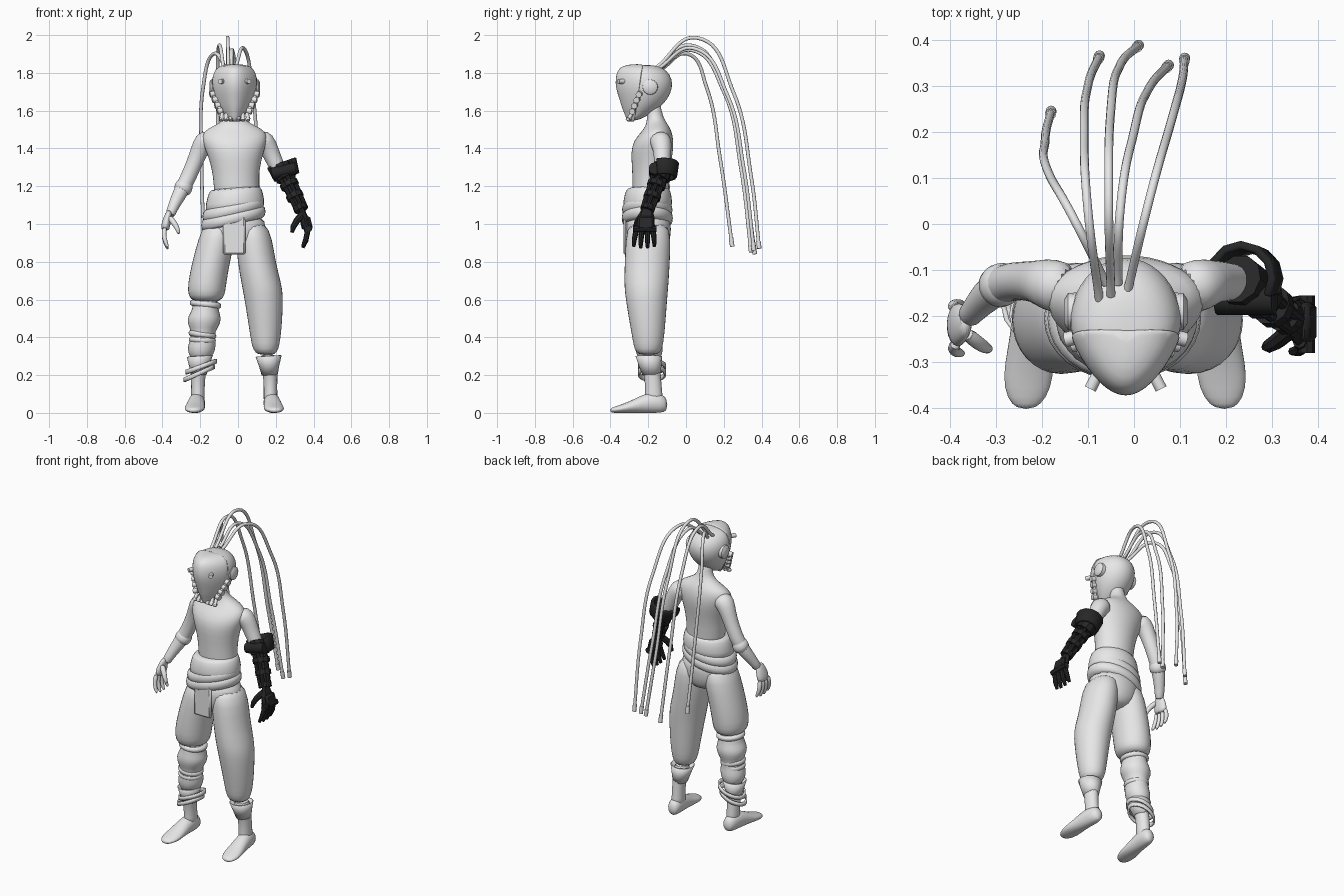
import bpy, bmesh, math
from mathutils import Vector, Matrix

default_cube = bpy.data.objects.get("Cube")
if default_cube:
    bpy.data.objects.remove(default_cube, do_unlink=True)


def material(name, value):
    mat = bpy.data.materials.new(name)
    mat.use_nodes = True
    colour = (value, value, value, 1)
    mat.diffuse_color = colour
    mat.node_tree.nodes["Principled BSDF"].inputs["Base Color"].default_value = colour
    return mat


LIGHT = material("light grey", .8)
DARK = material("near black", .02)


def finish(name, bm, mat, subdiv=0, solid=0, bevel=0):
    bmesh.ops.recalc_face_normals(bm, faces=bm.faces)
    mesh = bpy.data.meshes.new(name)
    bm.to_mesh(mesh)
    bm.free()
    mesh.materials.append(mat)
    obj = bpy.data.objects.new(name, mesh)
    bpy.context.scene.collection.objects.link(obj)
    bpy.ops.object.select_all(action='DESELECT')
    obj.select_set(True)
    bpy.context.view_layer.objects.active = obj
    bpy.ops.object.shade_smooth_by_angle(angle=math.radians(80 if subdiv else 35))
    if solid:
        obj.modifiers.new("thickness", 'SOLIDIFY').thickness = solid
    if bevel:
        obj.modifiers.new("rounding", 'BEVEL').width = bevel
    if subdiv:
        obj.modifiers.new("smoothing", 'SUBSURF').levels = subdiv
    return obj


def skin(name, frames, mat, sides=16, subdiv=1, taper=0, solid=0, capped=True):
    """Loft closed rings given as (centre, across, along) frames."""
    bm = bmesh.new()
    rings = []
    for centre, across, along in frames:
        ring = []
        for i in range(sides):
            turn = math.tau * i / sides
            narrow = 1 + taper * min(0, math.sin(turn))
            ring.append(bm.verts.new(centre + across * math.cos(turn) * narrow + along * math.sin(turn)))
        rings.append(ring)
    for low, high in zip(rings, rings[1:]):
        for i in range(sides):
            j = (i + 1) % sides
            bm.faces.new((low[i], low[j], high[j], high[i]))
    if capped:
        bm.faces.new(rings[0])
        bm.faces.new(rings[-1])
    return finish(name, bm, mat, subdiv, solid)


def stack(name, rows, mat=LIGHT, tilt=0, **options):
    """Level ellipses: x, y, z, half width, half depth."""
    frames = [(Vector((x, y, z)), Vector((wide, 0, wide * tilt)), Vector((0, deep, 0)))
              for x, y, z, wide, deep in rows]
    return skin(name, frames, mat, **options)


def limb(name, rows, mat=LIGHT, flat=1, **options):
    """Round sections across a path: x, y, z, radius."""
    points = [Vector(row[:3]) for row in rows]
    frames = []
    for i, (point, row) in enumerate(zip(points, rows)):
        heading = (points[min(i + 1, len(points) - 1)] - points[max(i - 1, 0)]).normalized()
        guide = Vector((0, 1, 0)) if abs(heading.y) < .9 else Vector((0, 0, 1))
        across = heading.cross(guide).normalized()
        frames.append((point, across * row[3] * flat, across.cross(heading) * row[3]))
    return skin(name, frames, mat, **options)


def rod(name, start, end, radius, mat=LIGHT, sides=12):
    return limb(name, [(*start, radius), (*end, radius)], mat, sides=sides, subdiv=0)


def box(name, place, size, mat=LIGHT, spin=0, bevel=.01):
    bm = bmesh.new()
    frame = Matrix.Translation(place) @ Matrix.Rotation(spin, 4, 'Y') @ Matrix.Diagonal((*size, 1))
    bmesh.ops.create_cube(bm, size=1, matrix=frame)
    return finish(name, bm, mat, bevel=bevel)


# Head, and a mask shell over its front half
head = stack("head", [
    (-.018, -.285, 1.545, .03, .025), (-.018, -.255, 1.58, .055, .065), (-.018, -.24, 1.61, .08, .095),
    (-.018, -.222, 1.66, .108, .128), (-.018, -.22, 1.72, .125, .151), (-.018, -.222, 1.77, .125, .15),
    (-.018, -.23, 1.81, .108, .132), (-.018, -.237, 1.835, .075, .1), (-.018, -.24, 1.843, .03, .04)],
    taper=.3, sides=20)
bm = bmesh.new()
bm.from_mesh(head.data)
middle = Vector((-.018, -.22, 1.71))
for vert in bm.verts:
    vert.co = middle + (vert.co - middle) * 1.025
bmesh.ops.bisect_plane(bm, geom=bm.verts[:] + bm.edges[:] + bm.faces[:],
                       plane_co=(0, -.25, 1.7), plane_no=(0, 1, -.15), clear_outer=True)
finish("face_mask", bm, LIGHT, subdiv=1, solid=.008)

# Eye studs, ear discs and breathing gear on both sides of the mask
for side, word in ((-1, "right"), (1, "left")):
    def at(out, y, z):
        return (-.018 + side * out, y, z)
    rod(word + "_eye_stud", at(.06, -.325, 1.755), at(.077, -.358, 1.755), .013)
    limb(word + "_ear_disc", [(*at(.095, -.19, 1.725), .042), (*at(.125, -.19, 1.725), .04),
                              (*at(.134, -.19, 1.725), .026)], subdiv=0)
    rod(word + "_cheek_pipe", at(.115, -.245, 1.69), at(.07, -.285, 1.59), .011)
    for step in range(4):
        share = step / 3
        out, y, z = .117 - .04 * share, -.245 - .035 * share, 1.69 - .09 * share
        rod(word + "_cheek_valve", at(out - .012, y, z), at(out + .014, y - .006, z - .005), .016)
    for step in range(3):
        out = .018 + step * .024
        rod(word + "_mouth_nozzle", at(out, -.285, 1.585), at(out * 1.1, -.312, 1.548), .01)
        rod(word + "_nozzle_rim", at(out, -.3, 1.56), at(out * 1.1, -.305, 1.553), .014)

# Hanging head cables with thicker tips
cables = [
    [(-.06, -.13, 1.82), (-.13, .01, 1.9), (-.185, .11, 1.72), (-.193, .18, 1.35), (-.18, .245, .88)],
    [(-.075, -.165, 1.82), (-.1, .03, 1.945), (-.108, .2, 1.72), (-.1, .3, 1.3), (-.075, .365, .84)],
    [(-.05, -.155, 1.83), (-.055, .06, 1.985), (-.05, .25, 1.7), (-.03, .345, 1.25), (.01, .388, .87)],
    [(-.035, -.13, 1.83), (-.03, .03, 1.92), (0, .2, 1.7), (.03, .29, 1.3), (.075, .345, .85)],
    [(-.015, -.15, 1.82), (.03, .04, 1.93), (.08, .22, 1.68), (.103, .305, 1.3), (.11, .36, .86)]]
for path in cables:
    curve = bpy.data.curves.new("head_cable", 'CURVE')
    curve.dimensions = '3D'
    curve.bevel_depth = .0095
    curve.use_fill_caps = True
    spline = curve.splines.new('BEZIER')
    spline.bezier_points.add(len(path) - 1)
    for knot, place in zip(spline.bezier_points, path):
        knot.co = place
        knot.handle_left_type = knot.handle_right_type = 'AUTO'
    curve.materials.append(LIGHT)
    cable = bpy.data.objects.new("head_cable", curve)
    bpy.context.scene.collection.objects.link(cable)
    tip = Vector(path[-1])
    rod("cable_tip", tip, tip + (Vector(path[-2]) - tip) * .1, .012)

# Bare torso and neck
stack("torso", [
    (0, -.19, 1.08, .125, .1), (-.01, -.187, 1.2, .118, .096), (-.012, -.185, 1.3, .128, .102),
    (-.016, -.18, 1.38, .153, .113), (-.018, -.172, 1.44, .175, .108), (-.018, -.155, 1.49, .172, .08),
    (-.018, -.152, 1.52, .11, .062), (-.018, -.16, 1.55, .055, .047), (-.018, -.168, 1.59, .041, .041),
    (-.018, -.18, 1.66, .041, .041)], sides=20)

# Arms and the right forearm cuff
limb("right_arm", [
    (-.14, -.145, 1.45, .06), (-.185, -.13, 1.435, .058), (-.207, -.125, 1.38, .047), (-.24, -.123, 1.3, .042),
    (-.28, -.125, 1.21, .043), (-.32, -.155, 1.14, .037), (-.35, -.19, 1.075, .027), (-.362, -.205, 1.04, .027)])
limb("right_cuff", [(-.272, -.122, 1.23, .045), (-.29, -.133, 1.19, .05), (-.303, -.143, 1.165, .046)])
limb("left_upper_arm", [
    (.105, -.145, 1.45, .06), (.148, -.13, 1.435, .058), (.172, -.125, 1.38, .047),
    (.208, -.125, 1.3, .042), (.24, -.13, 1.24, .036)])


def hand(word, wrist, side, mat, thick, **options):
    """Palm facing the thigh, four fingers and a thumb."""
    def at(out, y, z):
        return Vector(wrist) + Vector((side * out, y, z))
    limb(word + "_palm", [(*at(0, 0, .015), .027), (*at(.012, -.005, -.03), .043),
                          (*at(.022, -.01, -.07), .05), (*at(.024, -.012, -.095), .042)],
         mat, flat=.5, **options)
    for finger in range(4):
        spread = finger * .028 - .055
        drop = -.008 * (finger in (1, 2))
        limb(word + "_finger", [(*at(.024, spread * .9, -.075), thick), (*at(.032, spread * 1.1, -.115), thick),
                                (*at(.024, spread * 1.25, -.15 + drop), thick * .9),
                                (*at(.008, spread * 1.3, -.188 + drop), thick * .6)], mat, **options)
    limb(word + "_thumb", [(*at(.005, -.025, -.02), thick * 1.3), (*at(-.025, -.05, -.055), thick * 1.2),
                           (*at(-.042, -.06, -.085), thick), (*at(-.05, -.062, -.115), thick * .6)],
         mat, **options)


hand("right", (-.362, -.21, 1.06), -1, LIGHT, .013)

# Mechanical left forearm: open elbow guard, frame rods, bands and hand
bm = bmesh.new()
bmesh.ops.create_cone(bm, segments=12, radius1=.07, radius2=.082, depth=.085, cap_ends=False)
bmesh.ops.delete(bm, geom=[f for f in bm.faces if f.calc_center_median().y < -.03], context='FACES')
bm.transform(Matrix.Translation((.245, -.118, 1.285)) @ Matrix.Rotation(-.35, 4, 'Y'))
finish("elbow_guard", bm, DARK, solid=.018, bevel=.004)
elbow, wrist = Vector((.245, -.135, 1.265)), Vector((.335, -.205, 1.075))
down = (wrist - elbow).normalized()
rod("elbow_hinge", elbow + Vector((-.065, -.03, 0)), elbow + Vector((.06, -.03, .03)), .032, DARK)
rod("elbow_socket", elbow - down * .05, elbow + down * .03, .055, DARK, sides=10)
rod("forearm_core", elbow, wrist, .024, DARK)
out = down.cross(Vector((0, 1, 0))).normalized()
for i in range(5):
    turn = math.tau * i / 5
    offset = (out * math.cos(turn) + out.cross(down) * math.sin(turn)) * .036
    rod("forearm_rod", elbow + offset, wrist + offset * .75, .012, DARK, sides=8)
for share, radius in ((.3, .05), (.62, .046), (.95, .038)):
    band = elbow.lerp(wrist, share)
    rod("forearm_band", band - down * .014, band + down * .014, radius, DARK, sides=10)
hand("mechanical", wrist - Vector((0, 0, .005)), 1, DARK, .015, sides=8, subdiv=0)
box("hand_back_plate", wrist + Vector((.042, -.008, -.07)), (.025, .085, .075), DARK, spin=-.25)
rod("knuckle_bar", wrist + Vector((.04, -.075, -.1)), wrist + Vector((.04, .05, -.1)), .018, DARK, sides=8)

# Waist wrap, tilted rolls and front flap
stack("waist_wrap", [(-.015, -.2, 1.195, .13, .108), (-.015, -.2, 1.18, .142, .12),
                     (-.015, -.203, 1.12, .16, .135), (-.02, -.205, 1.04, .165, .132)], tilt=.08)
for height, width, depth in ((1.075, .168, .138), (1.03, .176, .14)):
    stack("waist_roll", [(-.025, -.205, height + rise, width - pinch, depth - pinch)
                         for rise, pinch in ((.04, .025), (.025, 0), (-.025, 0), (-.04, .025))], tilt=.22)
stack("trouser_seat", [(-.015, -.2, 1.06, .155, .122), (-.015, -.2, .97, .17, .125),
                       (-.012, -.2, .89, .15, .115), (-.01, -.2, .84, .05, .08)])
box("front_flap", (-.02, -.322, .945), (.118, .02, .215), bevel=.009)

# Trouser legs
stack("right_trouser", [
    (-.1, -.2, 1.02, .075, .105), (-.112, -.2, .92, .1, .122), (-.143, -.205, .8, .102, .122),
    (-.165, -.21, .68, .104, .12), (-.167, -.21, .62, .1, .112), (-.167, -.205, .585, .07, .085)])
stack("left_trouser", [
    (.07, -.2, 1.02, .075, .105), (.085, -.2, .92, .1, .122), (.098, -.205, .8, .102, .122),
    (.125, -.21, .68, .108, .12), (.135, -.21, .62, .106, .114), (.143, -.205, .5, .094, .1),
    (.146, -.2, .4, .082, .086), (.146, -.2, .335, .07, .076), (.15, -.2, .305, .045, .05)])

# Wrapped right shin: puffs between tight bands
stack("shin_puffs", [
    (-.17, -.203, .62, .07, .08), (-.172, -.203, .545, .068, .078), (-.178, -.202, .515, .088, .09),
    (-.18, -.2, .475, .092, .09), (-.185, -.2, .43, .062, .07), (-.187, -.2, .39, .068, .07),
    (-.192, -.197, .35, .076, .076), (-.195, -.195, .315, .07, .072), (-.2, -.19, .27, .042, .05)])
for x, z, radius, lean in ((-.172, .575, .086, -.1), (-.188, .415, .076, -.12), (-.189, .385, .074, -.05)):
    stack("shin_band", [(x, -.202, z + rise, radius - pinch, radius - pinch)
                        for rise, pinch in ((.02, .015), (.01, 0), (-.01, 0), (-.02, .015))], tilt=lean)
for x, z, lean in ((-.195, .245, .35), (-.205, .21, .42)):
    stack("ankle_strap", [(x, -.18, z + rise, .083, .075) for rise in (-.012, .012)],
          tilt=lean, subdiv=0, solid=.01, capped=False)

# Ankles with flared cuffs, and bare feet
for side, word, ankle, toe in ((-1, "right", -.212, -.227), (1, "left", .172, .188)):
    stack(word + "_ankle", [(ankle - side * .012, -.195, .32, .05, .055), (ankle - side * .006, -.185, .24, .044, .05),
                            (ankle, -.175, .18, .037, .044), (ankle, -.17, .1, .036, .045),
                            (ankle, -.17, .045, .04, .055)])
    stack(word + "_cuff", [(ankle - side * .004, -.183, .2, .042, .048), (ankle - side * .007, -.19, .25, .054, .06),
                           (ankle - side * .01, -.197, .3, .069, .07)], subdiv=0, solid=.006, capped=False, tilt=.06)
    frames = []
    for y, z, wide, tall in ((-.098, .042, .025, .032), (-.13, .052, .042, .053), (-.2, .055, .045, .057),
                             (-.27, .037, .05, .038), (-.33, .024, .057, .025), (-.38, .016, .044, .017),
                             (-.402, .013, .018, .01)):
        x = ankle + (toe - ankle) * (-.1 - y) / .2
        frames.append((Vector((x, y, z)), Vector((wide, 0, 0)), Vector((0, 0, tall))))
    skin(word + "_foot", frames, LIGHT)
